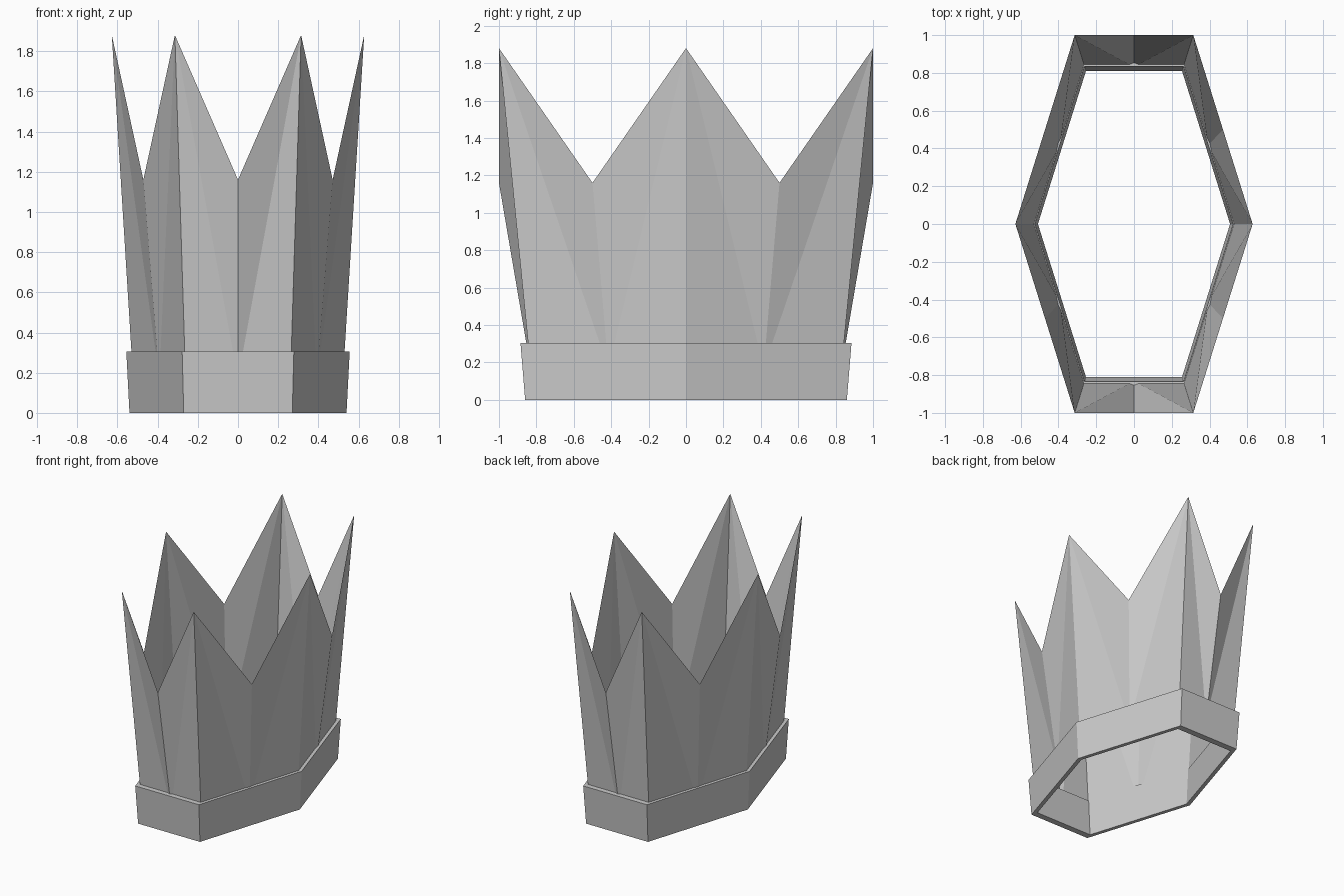
import bpy

if "Cube" in bpy.data.objects:
    bpy.data.objects.remove(bpy.data.objects["Cube"])

# Stretched hexagon plan, scaled per level
HEX = [(0.628, 0), (0.314, 1), (-0.314, 1), (-0.628, 0), (-0.314, -1), (0.314, -1)]
MID = [((a[0] + b[0]) / 2, (a[1] + b[1]) / 2) for a, b in zip(HEX, HEX[1:] + HEX[:1])]

grey = bpy.data.materials.new("light grey")
grey.diffuse_color = (0.6, 0.6, 0.6, 1)
grey.use_nodes = True
grey.node_tree.nodes["Principled BSDF"].inputs["Base Color"].default_value = grey.diffuse_color


def ring(points, scale, z):
    return [(x * scale, y * scale, z) for x, y in points]


def add_object(name, verts, faces):
    mesh = bpy.data.meshes.new(name)
    mesh.from_pydata(verts, [], faces)
    mesh.materials.append(grey)
    obj = bpy.data.objects.new(name, mesh)
    bpy.context.collection.objects.link(obj)
    return obj


# Base band: closed loop of four rings (outer bottom, outer top, inner top, inner bottom)
verts = ring(HEX, 0.86, 0) + ring(HEX, 0.885, 0.305) + ring(HEX, 0.835, 0.305) + ring(HEX, 0.81, 0)
faces = []
for level in range(4):
    a, b = level * 6, (level + 1) % 4 * 6
    for i in range(6):
        j = (i + 1) % 6
        faces.append((a + i, a + j, b + j, b + i))
add_object("base_band", verts, faces)

# Crown wall: thin flared sheet, peaks at the corners and valleys between
BASE_Z, BASE_SCALE = 0.17, 0.831
verts = (ring(HEX, BASE_SCALE, BASE_Z) + ring(MID, BASE_SCALE, BASE_Z)
         + ring(HEX, 1, 1.88) + ring(MID, 1, 1.16))
faces = []
for i in range(6):
    j = (i + 1) % 6
    corner, mid, peak, valley = i, 6 + i, 12 + i, 18 + i
    faces += [(corner, mid, peak), (mid, valley, peak),
              (mid, j, 12 + j), (mid, 12 + j, valley)]
add_object("crown_wall", verts, faces)
